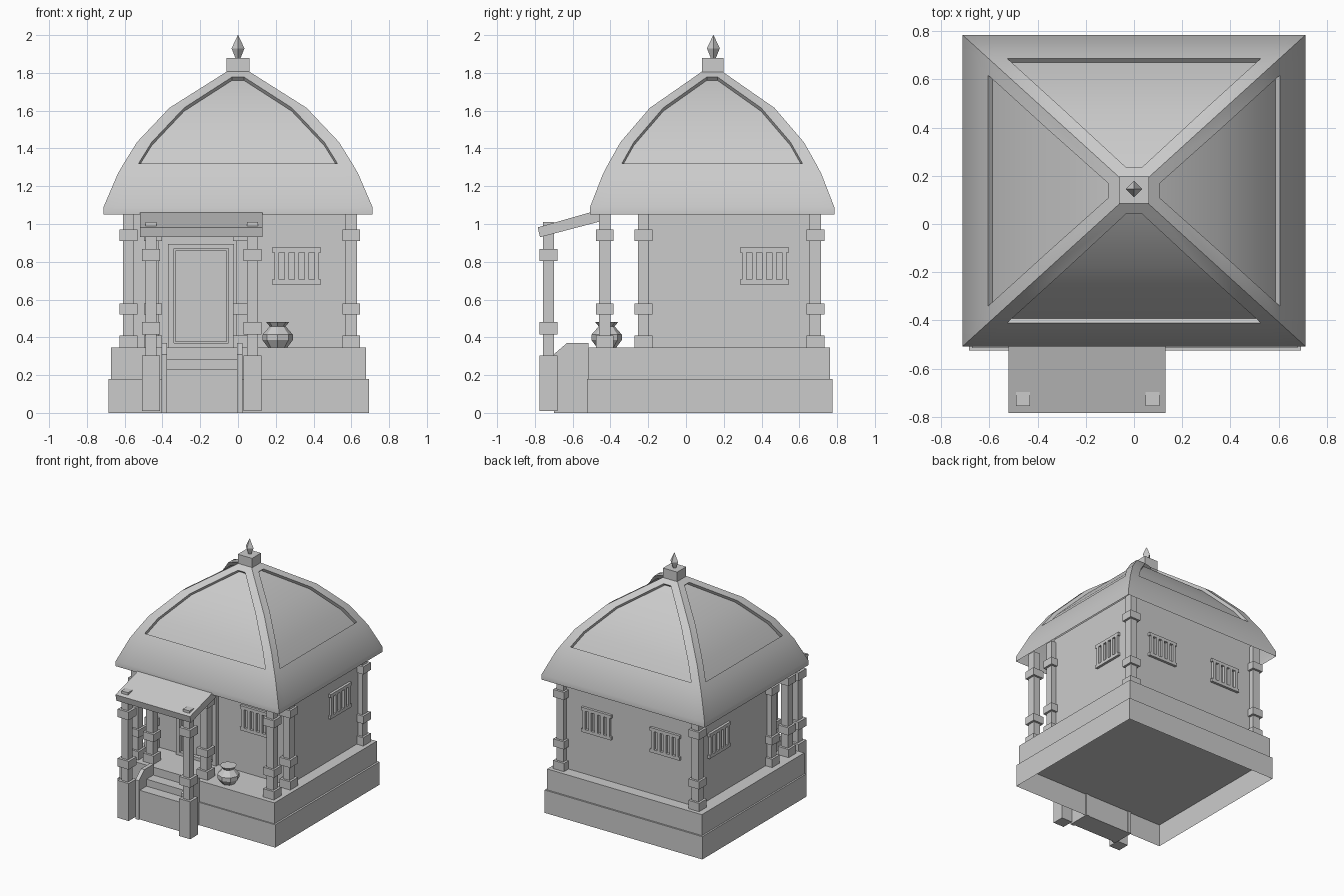
import bpy, bmesh, math
from mathutils import Vector

cube = bpy.data.objects.get("Cube")
if cube:
    bpy.data.objects.remove(cube, do_unlink=True)

# Single stone colour
GREY = (0.6, 0.6, 0.6, 1)
stone = bpy.data.materials.new("grey_stone")
stone.use_nodes = True
stone.diffuse_color = GREY
stone.node_tree.nodes["Principled BSDF"].inputs["Base Color"].default_value = GREY


def finish(name, bm, smooth=False):
    bmesh.ops.recalc_face_normals(bm, faces=bm.faces)
    mesh = bpy.data.meshes.new(name)
    bm.to_mesh(mesh)
    bm.free()
    mesh.materials.append(stone)
    obj = bpy.data.objects.new(name, mesh)
    bpy.context.collection.objects.link(obj)
    if smooth:
        bpy.ops.object.select_all(action='DESELECT')
        obj.select_set(True)
        bpy.context.view_layer.objects.active = obj
        bpy.ops.object.shade_smooth_by_angle(angle=math.radians(30))
    return obj


def add_box(bm, x, y, z):
    """Add a box given its (min, max) range on each axis."""
    verts = bmesh.ops.create_cube(bm, size=1)["verts"]
    for v in verts:
        v.co = [(r[0] + r[1]) / 2 + c * (r[1] - r[0]) for r, c in zip((x, y, z), v.co)]
    return verts


def around(c, half):
    return (c - half, c + half)


def boxes(name, *ranges):
    bm = bmesh.new()
    for r in ranges:
        add_box(bm, *r)
    return finish(name, bm)


def side_profile(name, x, points):
    """Extrude a (y, z) outline along x."""
    bm = bmesh.new()
    face = bm.faces.new([bm.verts.new((x[0], y, z)) for y, z in points])
    moved = bmesh.ops.extrude_face_region(bm, geom=[face])["geom"]
    bmesh.ops.translate(bm, vec=(x[1] - x[0], 0, 0),
                        verts=[g for g in moved if isinstance(g, bmesh.types.BMVert)])
    if not face.is_valid:
        bm.faces.new([v for v in bm.verts if v.co.x == x[0]])
    return finish(name, bm)


def lathe(name, centre, sides, profile, turn=0):
    """Stack polygon rings of (radius, z) into a closed body."""
    bm = bmesh.new()
    rings = []
    for r, z in profile:
        angles = [turn + i * math.tau / sides for i in range(sides)]
        rings.append([bm.verts.new((centre[0] + r * math.cos(a), centre[1] + r * math.sin(a), z))
                      for a in angles])
    for low, high in zip(rings, rings[1:]):
        for i in range(sides):
            j = (i + 1) % sides
            bm.faces.new((low[i], low[j], high[j], high[i]))
    bm.faces.new(rings[0])
    bm.faces.new(rings[-1])
    return finish(name, bm)


# Stepped base, hollow underneath the lower step
bm = bmesh.new()
lower = add_box(bm, (-0.685, 0.693), (-0.525, 0.775), (0, 0.18))
bm.faces.ensure_lookup_table()
floor = [f for f in bm.faces if all(v.co.z < 0.01 for v in f.verts)]
bmesh.ops.delete(bm, geom=floor, context='FACES_ONLY')
finish("base_lower", bm)
boxes("base_upper", ((-0.672, 0.678), (-0.515, 0.762), (0.18, 0.345)))

# Walls
WALL_X, WALL_Y = (-0.57, 0.59), (-0.215, 0.675)
boxes("walls", (WALL_X, WALL_Y, (0.345, 1.15)))


# Square posts with collar blocks
def post(name, x, y, z, collars, half=0.03, collar_half=0.047):
    parts = [(around(x, half), around(y, half), z)]
    parts += [(around(x, collar_half), around(y, collar_half), c) for c in collars]
    boxes(name, *parts)


COLLARS = ((0.345, 0.41), (0.52, 0.58), (0.91, 0.97))
for side, x in (("right", -0.58), ("left", 0.6)):
    for row, y in (("front", -0.43), ("middle", -0.225), ("back", 0.685)):
        post(f"{row}_{side}_post", x, y, (0.345, 1.12), COLLARS)
for side, x in (("right", -0.45), ("left", 0.02)):
    post(f"inner_{side}_post", x, -0.43, (0.345, 1.12), COLLARS)

# Porch posts on plinths
for side, x in (("right", -0.46), ("left", 0.077)):
    post(f"porch_{side}_post", x, -0.727, (0.3, 1.01),
         ((0.01, 0.305), (0.415, 0.48), (0.805, 0.868)), 0.029, 0.048)

# Sloping porch roof
side_profile("porch_roof", (-0.52, 0.13),
             [(-0.773, 0.93), (-0.46, 1.012), (-0.46, 1.075), (-0.785, 0.982)])

# Steps and side rails
boxes("steps", ((-0.38, 0), (-0.69, -0.52), (0, 0.23)),
      ((-0.38, 0), (-0.605, -0.52), (0.2, 0.285)))
for side, x in (("right", -0.39), ("left", 0.01)):
    side_profile(f"stair_{side}_rail", around(x, 0.015),
                 [(-0.7, 0), (-0.515, 0), (-0.515, 0.37), (-0.63, 0.37), (-0.7, 0.31)])

# Door with frame
boxes("door_frame",
      ((-0.37, -0.34), (-0.245, -0.2), (0.345, 0.89)),
      ((-0.05, -0.02), (-0.245, -0.2), (0.345, 0.89)),
      ((-0.37, -0.02), (-0.245, -0.2), (0.87, 0.895)),
      ((-0.37, -0.02), (-0.245, -0.2), (0.345, 0.37)))
boxes("door_panel", ((-0.33, -0.06), (-0.225, -0.2), (0.375, 0.86)))


# Barred windows: bars run along one wall direction
def window(name, centre, along_x):
    parts = [(0, 0.13, (0.85, 0.875)), (0, 0.13, (0.68, 0.705))]
    parts += [(off * 0.053, 0.012, (0.7, 0.855)) for off in range(-2, 3)]
    ranges = []
    for off, half, z in parts:
        if along_x:
            ranges.append((around(centre[0] + off, half), around(centre[1], 0.02), z))
        else:
            ranges.append((around(centre[0], 0.02), around(centre[1] + off, half), z))
    boxes(name, *ranges)


window("front_window", (0.31, WALL_Y[0]), True)
window("back_left_window", (0.3, WALL_Y[1]), True)
window("back_right_window", (-0.3, WALL_Y[1]), True)
window("left_window", (WALL_X[1], 0.415), False)
window("right_window", (WALL_X[0], 0.415), False)

# Curved hipped roof: each side has a sunken panel between raised hips
PROFILE = [(0.712, 1.05), (0.712, 1.09), (0.637, 1.265), (0.605, 1.32), (0.535, 1.433),
           (0.363, 1.615), (0.105, 1.778), (0.055, 1.81)]
PANEL_ROWS = range(3, 6)
ROOF_Y, Y_RATIO, HIP = 0.1385, 0.908, 0.078


bm = bmesh.new()
for k in range(4):
    rows = []
    for r, z in PROFILE:
        inner = max(r - HIP, r * 0.3)
        row = []
        for s in (-r, -inner, inner, r):
            x, y = ((s, -r), (r, s), (-s, r), (-r, -s))[k]
            row.append(bm.verts.new((x, y * Y_RATIO + ROOF_Y, z)))
        rows.append(row)
    panel = []
    for i, (low, high) in enumerate(zip(rows, rows[1:])):
        for j in range(3):
            face = bm.faces.new((low[j], low[j + 1], high[j + 1], high[j]))
            if j == 1 and i in PANEL_ROWS:
                panel.append(face)
    inward = Vector(((0, 1, 0), (-1, 0, 0), (0, -1, 0), (1, 0, 0))[k]) * 0.018
    inward.z = -0.018
    sunk = bmesh.ops.extrude_face_region(bm, geom=panel)["geom"]
    bmesh.ops.translate(bm, vec=inward,
                        verts=[g for g in sunk if isinstance(g, bmesh.types.BMVert)])
    left_over = [f for f in panel if f.is_valid]
    if left_over:
        bmesh.ops.delete(bm, geom=left_over, context='FACES')
bmesh.ops.remove_doubles(bm, verts=bm.verts, dist=0.0005)
finish("roof", bm, smooth=True)

# Cap block and finial
boxes("roof_cap", (around(0, 0.062), around(0.142, 0.056), (1.805, 1.88)))
lathe("finial", (0, 0.145), 4, [(0.014, 1.88), (0.034, 1.93), (0.001, 2.0)])

# Water pot
lathe("water_pot", (0.21, -0.42), 8,
      [(0.05, 0.345), (0.08, 0.385), (0.08, 0.415), (0.042, 0.458), (0.062, 0.482)])
